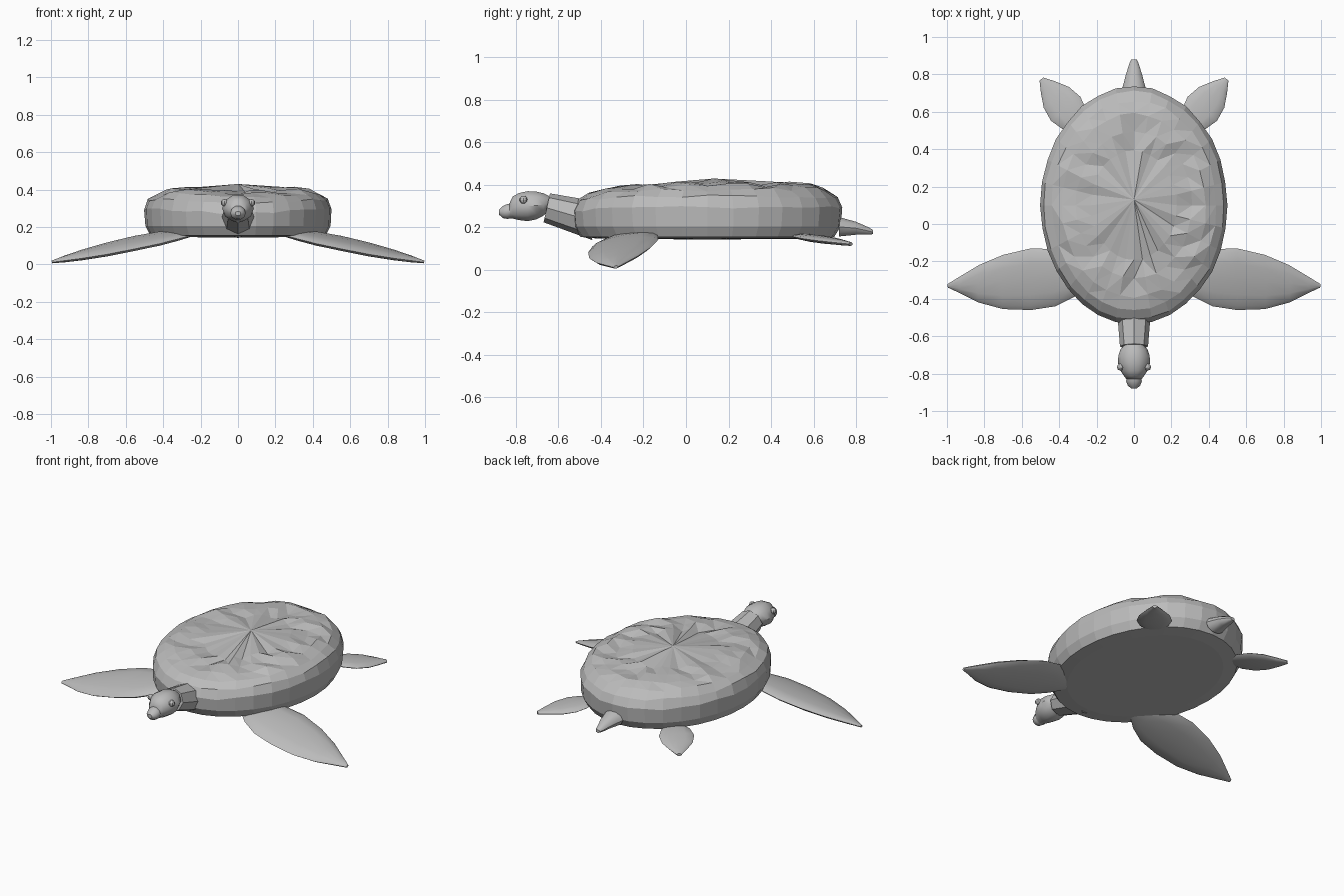
import bpy, bmesh, math, random
from mathutils import Vector

random.seed(4)
if "Cube" in bpy.data.objects:
    bpy.data.objects.remove(bpy.data.objects["Cube"])

grey = bpy.data.materials.new("plain_grey")
grey.use_nodes = True
GREY = (0.5, 0.5, 0.5, 1)
grey.diffuse_color = GREY
grey.node_tree.nodes["Principled BSDF"].inputs["Base Color"].default_value = GREY


def finish(name, bm, smooth=None):
    bmesh.ops.recalc_face_normals(bm, faces=bm.faces)
    mesh = bpy.data.meshes.new(name)
    bm.to_mesh(mesh)
    bm.free()
    mesh.materials.append(grey)
    obj = bpy.data.objects.new(name, mesh)
    bpy.context.collection.objects.link(obj)
    if smooth:
        bpy.ops.object.select_all(action='DESELECT')
        obj.select_set(True)
        bpy.context.view_layer.objects.active = obj
        bpy.ops.object.shade_smooth_by_angle(angle=math.radians(smooth))
    return obj


def loft(name, stations, sides, smooth=None):
    """Skin elliptical sections given as (centre, half width axis, half height axis)."""
    bm = bmesh.new()
    rings = []
    for c, u, v in stations:
        turn = [math.tau * i / sides for i in range(sides)]
        rings.append([bm.verts.new(Vector(c) + Vector(u) * math.cos(a) + Vector(v) * math.sin(a))
                      for a in turn])
    for lo, hi in zip(rings, rings[1:]):
        for i in range(sides):
            j = (i + 1) % sides
            bm.faces.new((lo[i], lo[j], hi[j], hi[i]))
    bm.faces.new(rings[0])
    bm.faces.new(rings[-1])
    return finish(name, bm, smooth)


# Shell: oval rings from the flat belly over the rim to the uneven top
def shell():
    sides = 32
    # scale, height, roughness
    profile = [(0.8, 0.147, 0), (0.94, 0.155, 0), (0.99, 0.205, 0), (1, 0.295, 0.006),
               (0.96, 0.345, 0.008), (0.88, 0.378, 0.01), (0.77, 0.397, 0.012),
               (0.62, 0.402, 0.014), (0.46, 0.405, 0.012)]
    bm = bmesh.new()
    rings = []
    for k, (s, z, rough) in enumerate(profile):
        ring = []
        for i in range(sides):
            a = math.tau * i / sides
            grow = s * (1 + random.uniform(-rough, rough))
            lift = random.uniform(-rough, rough)
            # front of the shell is a little lower than the middle
            drop = 0.02 * max(0, -math.sin(a)) ** 4 if z > 0.25 else 0
            ring.append(bm.verts.new((0.5 * grow * math.cos(a),
                                      0.1 + 0.635 * grow * math.sin(a), z + lift - drop)))
        rings.append(ring)
    for lo, hi in zip(rings, rings[1:]):
        for i in range(sides):
            j = (i + 1) % sides
            bm.faces.new((lo[i], lo[j], hi[j], hi[i]))
    hub = bm.verts.new((0, 0.13, 0.43))
    belly = bm.verts.new((0, 0.1, 0.143))
    for i in range(sides):
        j = (i + 1) % sides
        bm.faces.new((rings[-1][i], rings[-1][j], hub))
        bm.faces.new((rings[0][j], rings[0][i], belly))
    bmesh.ops.triangulate(bm, faces=[f for f in bm.faces if f.calc_center_median().z > 0.37])
    finish("shell", bm)


shell()

# Flippers, lofted outward on each side
# front: x, leading y, trailing y, height, half thickness
FRONT = [(0.25, -0.33, -0.24, 0.163, 0.012), (0.32, -0.39, -0.18, 0.155, 0.021),
         (0.42, -0.44, -0.135, 0.138, 0.027), (0.55, -0.46, -0.13, 0.113, 0.028),
         (0.7, -0.455, -0.165, 0.08, 0.027), (0.83, -0.42, -0.22, 0.051, 0.022),
         (0.93, -0.37, -0.28, 0.028, 0.015), (0.995, -0.34, -0.32, 0.013, 0.007)]
# rear: fraction along the axis, half width, half thickness
REAR = [(0, 0.05, 0.008), (0.12, 0.082, 0.014), (0.35, 0.102, 0.017), (0.6, 0.088, 0.016),
        (0.82, 0.05, 0.013), (1, 0.013, 0.009)]
root, tip = Vector((0.295, 0.53, 0.16)), Vector((0.495, 0.775, 0.122))
across = Vector((0.77, -0.63, 0))

for side, label in ((1, "left"), (-1, "right")):
    loft("front_flipper_" + label,
         [((side * x, (a + b) / 2, z), (0, (b - a) / 2, 0.09 * (b - a)), (side * t * 0.2, 0, t))
          for x, a, b, z, t in FRONT], 12, 50)
    stations = []
    for f, w, t in REAR:
        c, u = root.lerp(tip, f), across * w
        stations.append(((side * c.x, c.y, c.z), (side * u.x, u.y, 0), (0, 0, t)))
    loft("rear_flipper_" + label, stations, 12, 50)

# Tail, neck and head along the centre line
loft("tail", [((0, 0.72, 0.203), (0.064, 0, 0), (0, 0, 0.048)),
              ((0, 0.80, 0.196), (0.043, 0, 0), (0, 0, 0.032)),
              ((0, 0.86, 0.183), (0.024, 0, 0), (0, 0, 0.018)),
              ((0, 0.88, 0.178), (0.014, 0, 0), (0, 0, 0.01))], 10, 40)
loft("neck", [((0, -0.47, 0.238), (0.09, 0, 0), (0, -0.03, 0.098)),
              ((0, -0.655, 0.292), (0.075, 0, 0), (0, 0.015, 0.068))], 8)
# y, height, half width, half height
HEAD = [(-0.645, 0.315, 0.05, 0.035), (-0.67, 0.308, 0.072, 0.055), (-0.705, 0.303, 0.084, 0.069),
        (-0.745, 0.3, 0.085, 0.074), (-0.785, 0.298, 0.072, 0.067), (-0.815, 0.294, 0.052, 0.055),
        (-0.83, 0.278, 0.04, 0.038)]
SNOUT = [(-0.815, 0.28, 0.038, 0.036), (-0.84, 0.275, 0.042, 0.037),
         (-0.862, 0.272, 0.034, 0.03), (-0.88, 0.272, 0.015, 0.012)]
for name, rows in (("head", HEAD), ("snout", SNOUT)):
    loft(name, [((0, y, z), (w, 0, 0), (0, 0, h)) for y, z, w, h in rows], 10, 40)

# Eyes
for side, label in ((1, "left"), (-1, "right")):
    bm = bmesh.new()
    bmesh.ops.create_uvsphere(bm, u_segments=8, v_segments=6, radius=0.019)
    bmesh.ops.translate(bm, verts=bm.verts, vec=(side * 0.073, -0.765, 0.33))
    finish("eye_" + label, bm)
